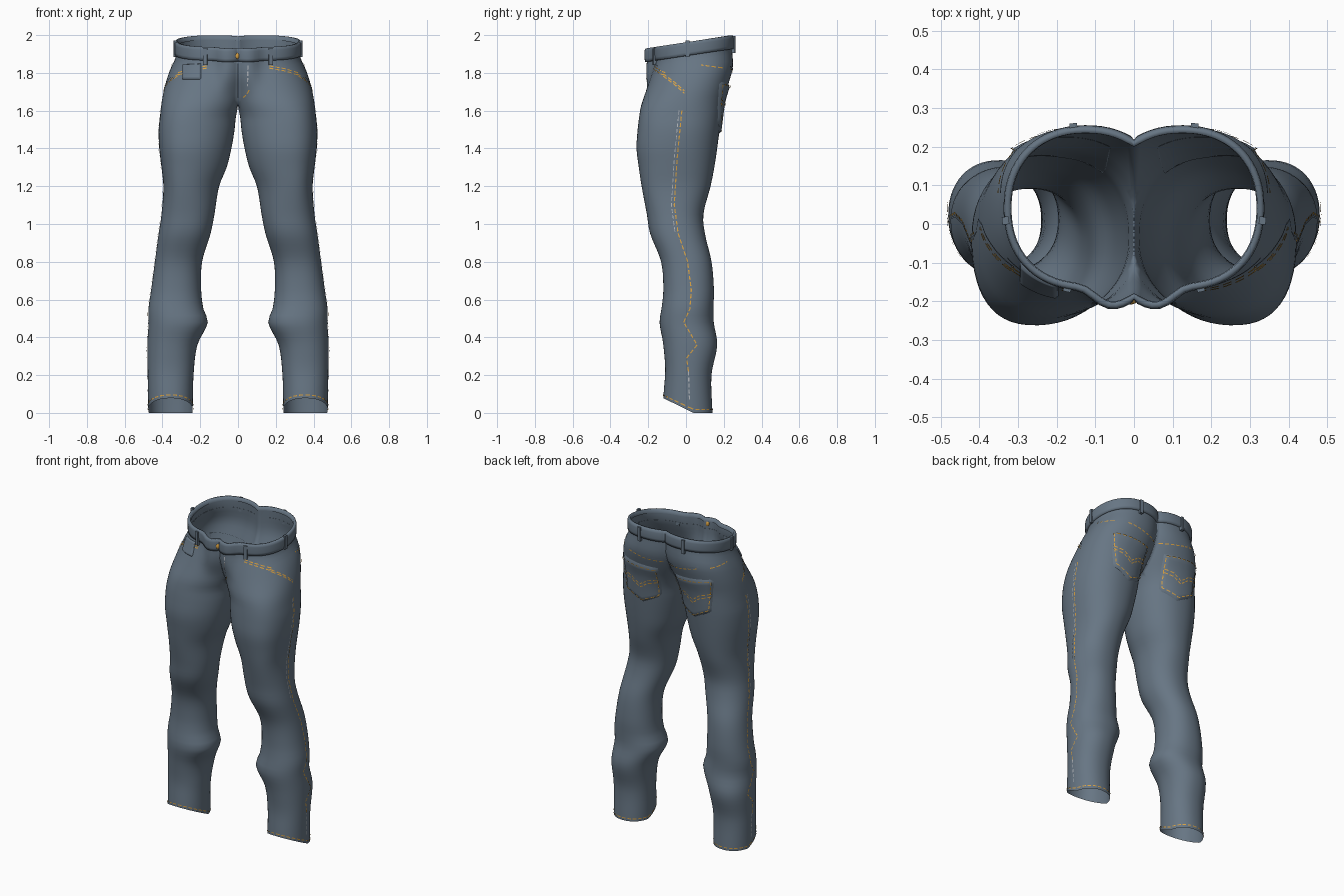
import bpy, bmesh, math
from mathutils import Vector
from mathutils.bvhtree import BVHTree

cube = bpy.data.objects.get("Cube")
if cube:
    bpy.data.objects.remove(cube, do_unlink=True)


def material(name, rgb, rough=0.8):
    m = bpy.data.materials.new(name)
    m.use_nodes = True
    m.diffuse_color = (*rgb, 1)
    bsdf = m.node_tree.nodes["Principled BSDF"]
    bsdf.inputs["Base Color"].default_value = (*rgb, 1)
    bsdf.inputs["Roughness"].default_value = rough
    return m


DENIM = material("denim", (0.135, 0.18, 0.23))
GOLD = material("gold thread", (0.7, 0.36, 0.055))
PALE = material("pale thread", (0.45, 0.47, 0.5))


def make(name, verts, faces, mat, mirror=True, smooth=True):
    me = bpy.data.meshes.new(name)
    me.from_pydata([tuple(v) for v in verts], [], faces)
    bm = bmesh.new()
    bm.from_mesh(me)
    loose = [v for v in bm.verts if not v.link_faces]
    bmesh.ops.delete(bm, geom=loose, context='VERTS')
    bm.to_mesh(me)
    bm.free()
    me.materials.append(mat)
    if smooth:
        me.shade_smooth()
    ob = bpy.data.objects.new(name, me)
    bpy.context.collection.objects.link(ob)
    if mirror:
        mod = ob.modifiers.new("mirror", 'MIRROR')
        mod.use_clip = True
        mod.merge_threshold = 0.001
    return ob


# Leg and hip sections: height, inner x, outer x, front y, back y
SECTIONS = [
    (0.0, .24, .475, -.12, .14), (.2, .235, .478, -.11, .135),
    (.36, .215, .48, -.12, .165), (.48, .16, .473, -.14, .147),
    (.55, .183, .474, -.13, .145), (.65, .195, .46, -.12, .148),
    (.8, .19, .44, -.132, .135), (.95, .145, .42, -.19, .10),
    (1.05, .125, .405, -.207, .092), (1.2, .1, .395, -.235, .13),
    (1.3, .06, .405, -.25, .15), (1.4, .035, .417, -.262, .165),
    (1.5, .018, .42, -.256, .178), (1.58, .009, .412, -.247, .188),
    (1.64, -.015, .405, -.238, .198), (1.72, -.05, .39, -.215, .225),
    (1.8, -.07, .365, -.19, .248), (1.893, -.075, .325, -.16, .243),
    (1.965, -.075, .325, -.16, .241)]
CROTCH, BAND, TOP = 1.64, 1.893, 1.965
POWER = 2.2
ARC, INNER = 48, 8


def smoothstep(a, b, t):
    t = min(1, max(0, (t - a) / (b - a)))
    return t * t * (3 - 2 * t)


def section(v):
    """Smooth interpolation between neighbouring sections."""
    last = len(SECTIONS) - 1
    i = max(k for k in range(last) if SECTIONS[k][0] <= v + 1e-9)
    p, q = SECTIONS[i], SECTIONS[i + 1]
    before, after = SECTIONS[max(i - 1, 0)], SECTIONS[min(i + 2, last)]
    h = q[0] - p[0]
    t = (v - p[0]) / h
    out = []
    for c in range(1, 5):
        m0 = (q[c] - before[c]) / (q[0] - before[0]) * h
        m1 = (after[c] - p[c]) / (after[0] - p[0]) * h
        out.append(p[c] + t * t * (3 - 2 * t) * (q[c] - p[c])
                   + t * (1 - t) ** 2 * m0 - t * t * (1 - t) * m1)
    return out


def point(v, ang):
    xin, xout, yf, yb = section(v)
    cx, rx, cy, ry = (xin + xout) / 2, (xout - xin) / 2, (yf + yb) / 2, (yb - yf) / 2
    c, s = math.cos(ang), math.sin(ang)
    x = cx + rx * math.copysign(abs(c) ** (2 / POWER), c)
    y = cy + ry * math.copysign(abs(s) ** (2 / POWER), s)
    # Thigh fronts lean outward
    x += .03 * max(0, -s) ** 2 * smoothstep(.95, 1.3, v) * (1 - smoothstep(1.55, 1.8, v))
    x = max(x, 0 if v >= CROTCH - 1e-6 else .003)
    # Fly bulge, sloped waist and raised front hem
    y -= .062 * smoothstep(1.68, 1.9, v) * math.exp(-(x / .105) ** 4) * min(1, max(0, -2 * s))
    z = v + smoothstep(1.5, 1.85, v) * .155 * (y - .02)
    z += .078 * min(1, max(0, (.04 - y) / .16)) * (1 - smoothstep(0, .35, v))
    return Vector((x, y, z))


def outer_angles(v):
    a = .4
    if v >= CROTCH - 1e-6:
        xin, xout = section(v)[:2]
        a = math.acos(((xin + xout) / (xout - xin)) ** (POWER / 2))
    return [(a - math.pi) + 2 * (math.pi - a) * i / ARC for i in range(ARC + 1)]


def ring(v):
    angs = outer_angles(v)
    pts = [point(v, a) for a in angs]
    is_open = v >= CROTCH - 1e-6
    if is_open:
        pts[0].x = pts[-1].x = 0
    for i in range(1, INNER):
        t = i / INNER
        if is_open:
            pts.append(pts[ARC].lerp(pts[0], t))
        else:
            pts.append(point(v, angs[-1] + t * 2 * (math.pi - angs[-1])))
    return pts


# Trouser cloth: one leg and half of the hips, mirrored
levels = []
for low, high in zip(SECTIONS, SECTIONS[1:]):
    n = max(2, round((high[0] - low[0]) / .03))
    levels += [low[0] + (high[0] - low[0]) * i / n for i in range(n)]
levels.append(TOP)
verts, faces = [], []
N = ARC + INNER
for v in levels:
    verts += ring(v)
for r in range(len(levels) - 1):
    count = ARC if levels[r] >= CROTCH - 1e-6 else N
    for i in range(count):
        j = (i + 1) % N
        faces.append((r * N + i, r * N + j, (r + 1) * N + j, (r + 1) * N + i))
make("trouser_cloth", verts, faces, DENIM)
tree = BVHTree.FromPolygons(verts, faces)

# Waistband: padded profile swept round the waist
PROFILE = [(BAND, -.001), (BAND, .010), (1.91, .013), (1.948, .013),
           (TOP - .004, .010), (TOP, .005), (TOP, -.006), (1.94, -.007)]
verts, faces = [], []
P = len(PROFILE)
for i in range(ARC + 1):
    for v, off in PROFILE:
        angs = outer_angles(v)
        t = point(v, angs[min(i + 1, ARC)]) - point(v, angs[max(i - 1, 0)])
        p = point(v, angs[i]) + Vector((t.y, -t.x, 0)).normalized() * off
        if i in (0, ARC):
            p.x = 0
        verts.append(p)
for i in range(ARC):
    for k in range(P - 1):
        faces.append((i * P + k, (i + 1) * P + k, (i + 1) * P + k + 1, i * P + k + 1))
make("waistband", verts, faces, DENIM)

RAYS = {"front": (Vector((0, 1, 0)), lambda a, z: Vector((a, -1, z))),
        "back": (Vector((0, -1, 0)), lambda a, z: Vector((a, 1, z))),
        "side": (Vector((-1, 0, 0)), lambda a, z: Vector((1, a, z)))}


def project(kind, a, z):
    """Point and outward normal on the cloth."""
    d, origin = RAYS[kind]
    hit, n, _, _ = tree.ray_cast(origin(a, z), d)
    if hit is None:
        return None
    return hit, (n if n.dot(d) < 0 else -n)


def path(kind, pts, step=.011):
    out = []
    for (a, z), (b, w) in zip(pts, pts[1:]):
        n = max(1, round(math.hypot(b - a, w - z) / step))
        out += [project(kind, a + (b - a) * i / n, z + (w - z) * i / n) for i in range(n)]
    out.append(project(kind, *pts[-1]))
    return [p for p in out if p]


def stitch(name, samples, mat, lift=.004, width=.006, dash=True, mirror=True):
    verts, faces = [], []
    for i in range(len(samples) - 1):
        if dash and i % 3 == 2:
            continue
        (p, n), (q, m) = samples[i], samples[i + 1]
        side = (q - p).cross(n).normalized() * width / 2
        b = len(verts)
        verts += [p + n * lift - side, p + n * lift + side, q + m * lift + side, q + m * lift - side]
        faces.append((b, b + 1, b + 2, b + 3))
    make(name, verts, faces, mat, mirror, False)


def seam(name, kind, pts):
    stitch(name, path(kind, pts), DENIM, .003, .005, False)


def patch(name, kind, outline, mirror=True, flip=1, lift=.011, n=14):
    """Raised pocket; outline gives top left, top right, bottom right, point, bottom left."""
    tl, tr, br, tip, bl = [Vector(p) for p in outline]
    verts, faces = [], []
    for r in range(n + 1):
        for c in range(n + 1):
            u, w = c / n, r / n
            low = bl.lerp(tip, u * 2) if u < .5 else tip.lerp(br, u * 2 - 1)
            q = tl.lerp(tr, u).lerp(low, w)
            p, nor = project(kind, q.x, q.y)
            edge = r in (0, n) or c in (0, n)
            p = p + nor * (-.001 if edge else lift)
            verts.append((p.x * flip, p.y, p.z))
    for r in range(n):
        for c in range(n):
            a = r * (n + 1) + c
            f = (a, a + 1, a + n + 2, a + n + 1)
            faces.append(f if (kind == "front") != (flip > 0) else f[::-1])
    make(name, verts, faces, DENIM, mirror)
    mid = (tl + tr + br + bl) / 4
    return [tuple(mid + (p - mid) * .88) for p in (tl, tr, br, tip, bl, tl)]


# Back pockets with border and curved stitching
POCKET = [(.06, 1.735), (.325, 1.755), (.30, 1.535), (.185, 1.472), (.08, 1.52)]
inset = patch("back_pocket", "back", POCKET)
stitch("back_pocket_stitch", path("back", inset), GOLD, .0145)
for k in (0, .02):
    stitch("back_pocket_curve", path("back", [(.085, 1.65 - k), (.14, 1.635 - k), (.19, 1.6 - k),
           (.24, 1.64 - k), (.305, 1.66 - k)]), GOLD, .0145)

# Coin pocket on the right front only
COIN = [(.195, 1.85), (.295, 1.845), (.295, 1.765), (.245, 1.765), (.195, 1.765)]
patch("coin_pocket", "front", COIN, False, -1, .009)

# Front pocket openings
FRONT = [(.165, 1.848), (.25, 1.832), (.325, 1.808)]
SIDE = [(-.11, 1.805), (-.05, 1.76), (0, 1.715), (.012, 1.665), (-.02, 1.64), (-.03, 1.6)]
for kind, line in (("front", FRONT), ("side", SIDE)):
    seam("front_pocket_seam", kind, line)
    for k in (.012, .024):
        low = [(a - (.008 if kind == "side" else 0), z - k) for a, z in line[:3]]
        stitch("front_pocket_stitch", path(kind, low), GOLD)

# Outer side seams
LEG = [(-.03, 1.6), (-.055, 1.35), (-.07, 1.1), (-.05, .95), (0, .8), (.02, .65), (.012, .55),
       (-.02, .48), (.05, .36), (-.005, .29), (.005, .22), (.01, .07)]
seam("side_seam", "side", LEG)
stitch("side_seam_stitch", path("side", [(a + .008, z) for a, z in LEG[:-1]]), GOLD)
stitch("upper_seam_stitch", path("side", [(a - .007, z) for a, z in LEG[:4]]), PALE, width=.004)
stitch("lower_seam_stitch", path("side", [(a + .008, z) for a, z in LEG[-2:]]), PALE)

# Back yoke, fly and centre seams
YOKE = [(.02, 1.8), (.12, 1.81), (.25, 1.835)]
YOKE_SIDE = [(.19, 1.838), (.08, 1.852)]
for kind, line in (("back", YOKE), ("side", YOKE_SIDE)):
    seam("yoke_seam", kind, line)
    stitch("yoke_stitch", path(kind, [(a, z - .012) for a, z in line]), GOLD)
seam("back_centre_seam", "back", [(.002, 1.91), (.002, 1.68)])
seam("fly_seam", "front", [(.002, 1.85), (.002, 1.67)])
stitch("fly_stitch", path("front", [(.052, 1.84), (.052, 1.73)]), PALE, mirror=False)
stitch("fly_curve_stitch", path("front", [(.06, 1.71), (.05, 1.69), (.03, 1.67)]), GOLD, mirror=False)

# Hem stitching
hem = []
for i in range(73):
    p = point(.018, i * math.tau / 72)
    hem.append((p, Vector((p.x - .357, p.y - .01, 0)).normalized()))
stitch("hem_stitch", hem, GOLD)

# Belt loops
for name, kind, a, z in (("front", "front", .17, 1.885), ("side", "side", .01, 1.928),
                         ("back", "back", .155, 1.95)):
    p, n = project(kind, a, z)
    n = Vector((n.x, n.y, 0)).normalized()
    t = Vector((-n.y, n.x, 0))
    bm = bmesh.new()
    bmesh.ops.create_cube(bm, size=1)
    for v in bm.verts:
        c = v.co.copy()
        v.co = p + n * (.011 + c.y * .018) + t * c.x * .02 + Vector((0, 0, c.z * .088))
    bmesh.ops.recalc_face_normals(bm, faces=bm.faces)
    make(name + "_belt_loop", [v.co for v in bm.verts],
         [[v.index for v in f.verts] for f in bm.faces], DENIM, True, False)
    bm.free()

# Waist button
p, n = project("front", .002, 1.89)
bpy.ops.mesh.primitive_uv_sphere_add(segments=16, ring_count=8, radius=.018,
                                     location=(-.01, p.y - .013, 1.89))
button = bpy.context.object
button.name = "waist_button"
button.scale.y = .5
button.data.materials.append(GOLD)
button.data.shade_smooth()
